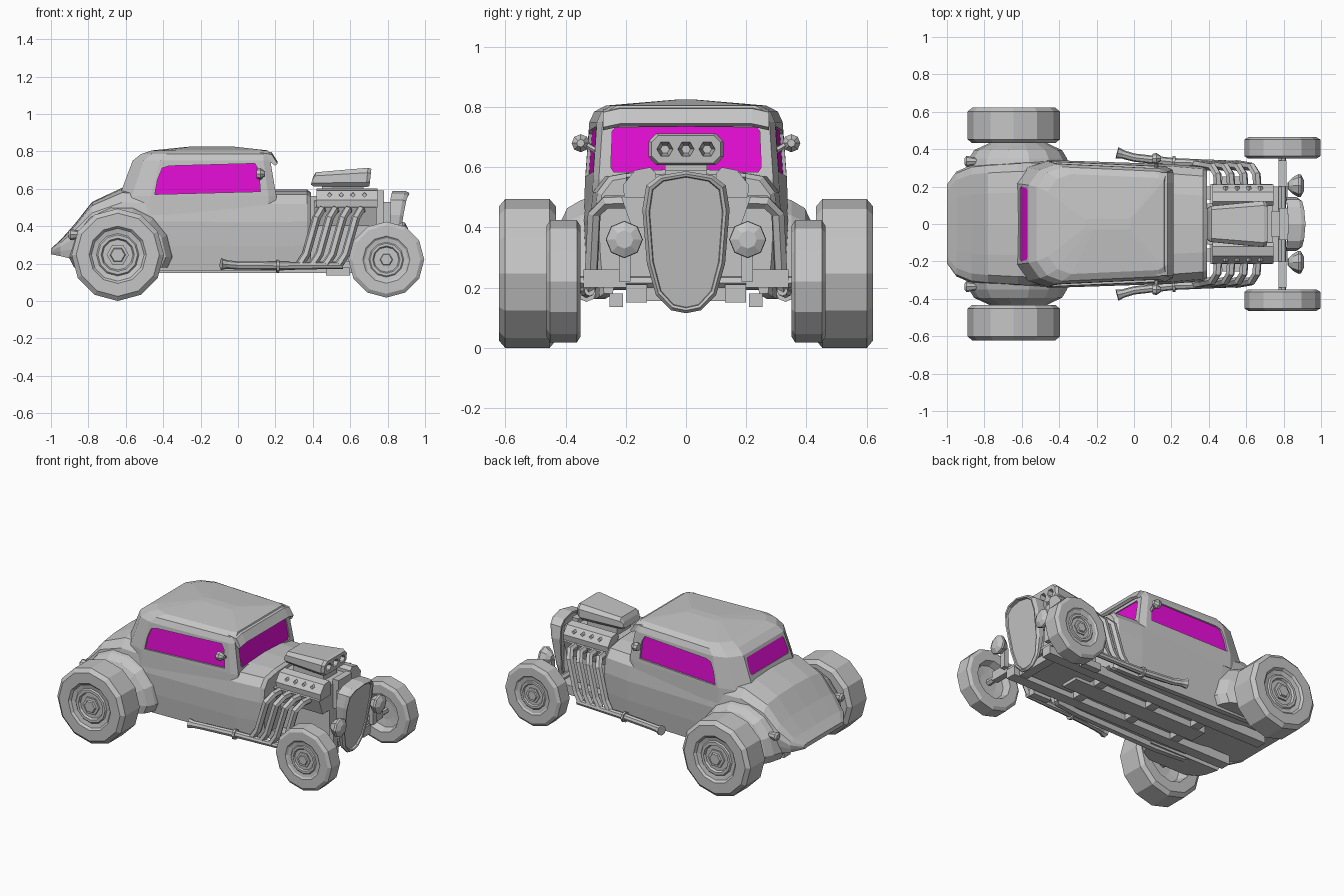
import bpy, bmesh
from math import sin, cos, pi
from mathutils import Vector

cube = bpy.data.objects.get("Cube")
if cube:
    bpy.data.objects.remove(cube, do_unlink=True)


def material(name, rgb):
    m = bpy.data.materials.new(name)
    m.use_nodes = True
    m.diffuse_color = (*rgb, 1)
    m.node_tree.nodes["Principled BSDF"].inputs["Base Color"].default_value = (*rgb, 1)
    return m


GREY = material("primer_grey", (0.56, 0.56, 0.56))
GLASS = material("magenta_glass", (0.77, 0.004, 0.66))


def loft(name, rings, mat=GREY, mirror=False):
    """Skin a list of equal-length point rings and cap both ends."""
    bm = bmesh.new()
    vs = [[bm.verts.new(p) for p in ring] for ring in rings]
    n = len(vs[0])
    for a, b in zip(vs, vs[1:]):
        for i in range(n):
            j = (i + 1) % n
            bm.faces.new((a[i], a[j], b[j], b[i]))
    bm.faces.new(vs[0][::-1])
    bm.faces.new(vs[-1])
    bmesh.ops.recalc_face_normals(bm, faces=bm.faces)
    me = bpy.data.meshes.new(name)
    bm.to_mesh(me)
    bm.free()
    me.materials.append(mat)
    ob = bpy.data.objects.new(name, me)
    bpy.context.collection.objects.link(ob)
    if mirror:
        mod = ob.modifiers.new("mirror", 'MIRROR')
        mod.use_axis = (False, True, False)
        mod.use_mirror_merge = False
    return ob


def cut(target, cutter):
    """Subtract the cutter for good, then discard it."""
    cutter.hide_render = True
    mod = target.modifiers.new("cut", 'BOOLEAN')
    mod.object, mod.operation, mod.solver = cutter, 'DIFFERENCE', 'EXACT'
    bpy.context.view_layer.objects.active = target
    bpy.ops.object.modifier_apply(modifier=mod.name)
    bpy.data.objects.remove(cutter, do_unlink=True)


def box(name, x, y, z, mirror=False):
    rings = [[(a, y[0], z[0]), (a, y[1], z[0]), (a, y[1], z[1]), (a, y[0], z[1])] for a in x]
    return loft(name, rings, mirror=mirror)


def lathe(name, centre, axis, profile, sides, mirror=True):
    """Turn (offset, radius) pairs about the x or y axis."""
    cx, cy, cz = centre
    rings = []
    for d, r in profile:
        ang = [2 * pi * i / sides for i in range(sides)]
        if axis == 'x':
            rings.append([(cx + d, cy + r * cos(a), cz + r * sin(a)) for a in ang])
        else:
            rings.append([(cx + r * cos(a), cy + d, cz + r * sin(a)) for a in ang])
    return loft(name, rings, mirror=mirror)


def tube(name, path, radii, sides=6, mirror=True):
    path = [Vector(p) for p in path]
    rings, old, side = [], None, None
    for i, p in enumerate(path):
        t = (path[min(i + 1, len(path) - 1)] - path[max(i - 1, 0)]).normalized()
        side = t.orthogonal().normalized() if old is None else old.rotation_difference(t) @ side
        up, old = t.cross(side), t
        r = radii[i] if isinstance(radii, list) else radii
        rings.append([p + r * (side * cos(2 * pi * k / sides) + up * sin(2 * pi * k / sides))
                      for k in range(sides)])
    return loft(name, rings, mirror=mirror)


def sym(half):
    return half + [(-y, z) for y, z in reversed(half[1:-1])]


# Lower body with a recessed floor: stations of (x, top, half width, bottom)
section = sym([(0, 1), (0.5, 0.985), (0.84, 0.94), (0.965, 0.82), (1, 0.6), (0.98, 0.3), (0.94, 0),
               (0.84, 0), (0.82, 0.07), (0, 0.07)])
stations = [(-1, 0.28, 0.21, 0.25), (-0.95, 0.325, 0.28, 0.24), (-0.87, 0.415, 0.315, 0.22),
            (-0.78, 0.53, 0.325, 0.2), (-0.62, 0.605, 0.335, 0.17), (-0.4, 0.6, 0.34, 0.162),
            (0.2, 0.595, 0.32, 0.162), (0.37, 0.595, 0.305, 0.17), (0.39, 0.58, 0.29, 0.18)]
loft("body", [[(x, y * w, b + f * (t - b)) for y, f in section] for x, t, w, b in stations])

# Cabin: plan outline stacked at levels of (z, rear x, front x, half width)
plan = sym([(0, 1), (0.88, 1), (0.94, 0.95), (1.02, 0.2), (0.92, 0.08), (0.66, 0), (0, 0)])
levels = [(0.46, -0.63, 0.2, 0.332), (0.56, -0.635, 0.205, 0.329), (0.75, -0.563, 0.173, 0.315),
          (0.785, -0.52, 0.17, 0.299), (0.805, -0.46, 0.16, 0.262), (0.825, -0.26, -0.02, 0.03)]
cabin = loft("cabin", [[(r + u * (f - r), v * w, z) for v, u in plan] for z, r, f, w in levels])


def cabin_at(z):
    k = (z - levels[1][0]) / (levels[2][0] - levels[1][0])
    return [a + k * (b - a) for a, b in zip(levels[1][1:], levels[2][1:])]


def side_point(x, z, out):
    r, f, w = cabin_at(z)
    return (x, w * (1.02 - 0.08 * ((x - r) / (f - r) - 0.2) / 0.75) + out, z)


def front_point(y, z, out):
    return (cabin_at(z)[1] + out, y, z)


def rear_point(y, z, out):
    return (cabin_at(z)[0] - out, y, z)


# Windows set into shallow pockets
def window(name, place, shape, depth, mirror=False):
    cut(cabin, loft("pocket", [[place(a, b, o) for a, b in shape] for o in (-depth, 0.03)], mirror=mirror))
    loft(name, [[place(a, b, o) for a, b in shape] for o in (-depth - 0.003, 0.003 - depth)], GLASS, mirror)


window("side_window", side_point, [(-0.445, 0.57), (-0.43, 0.65), (-0.405, 0.71), (-0.37, 0.722),
                                   (0.09, 0.735), (0.11, 0.7), (0.12, 0.585)], 0.014, True)
window("windscreen", front_point, sym([(0, 0.585), (0.24, 0.585), (0.25, 0.6), (0.245, 0.72),
                                       (0.235, 0.732), (0, 0.735)]), 0.01)
window("rear_window", rear_point, sym([(0, 0.626), (0.19, 0.626), (0.2, 0.645), (0.192, 0.72),
                                       (0.18, 0.73), (0, 0.73)]), 0.006)

# Sun visor and door mirrors
visor = [(0.12, 0.805), (0.18, 0.795), (0.212, 0.745), (0.198, 0.735), (0.16, 0.765)]
loft("sun_visor", [[(x, y, z - dz) for x, z in visor] for y, dz in
                   [(-0.275, 0.012), (-0.22, 0), (0.22, 0), (0.275, 0.012)]])
lathe("mirror", (0.12, 0.35, 0.68), 'x', [(-0.022, 0.025), (0, 0.03), (0.025, 0.013)], 8)
tube("mirror_arm", [(0.12, 0.29, 0.65), (0.12, 0.34, 0.68)], 0.01)

# Rear fenders and tail lamps
loft("rear_fender", [[(-0.62 + r * cos(i * pi / 7), y, max(0.18, 0.235 + r * sin(i * pi / 7)))
                      for i in range(14)] for y, r in [(0.27, 0.285), (0.35, 0.262), (0.395, 0.235),
                                                       (0.42, 0.18), (0.435, 0.15)]], mirror=True)
lathe("tail_lamp", (-0.87, 0.335, 0.355), 'x', [(-0.035, 0.018), (-0.025, 0.03), (0.05, 0.012)], 8)


# Wheels with stepped rims and hexagonal hubs
def wheel(name, centre, r, h):
    steps = [(-0.1, 0.3), (-0.2, 0.54), (-1, 0.62), (-1, 0.9), (-0.78, 1), (0.78, 1), (1, 0.9), (1, 0.62),
             (0.86, 0.57), (0.8, 0.46), (0.88, 0.43), (0.88, 0.36), (0.74, 0.33)]
    lathe(name, centre, 'y', [(d * h, q * r) for d, q in steps], 12)
    lathe(name + "_hub", centre, 'y', [(0, 0.24 * r), (0.86 * h, 0.24 * r), (0.88 * h, 0.17 * r), (h, 0.15 * r)], 6)


wheel("rear_wheel", (-0.643, 0.527, 0.247), 0.247, 0.095)
wheel("front_wheel", (0.793, 0.407, 0.221), 0.203, 0.057)
tube("rear_axle", [(-0.643, -0.5, 0.247), (-0.643, 0.5, 0.247)], 0.03, 8, False)
tube("front_axle", [(0.793, -0.4, 0.22), (0.793, 0.4, 0.22)], 0.02, 6, False)

# Chassis
box("chassis_rail", (-0.85, 0.82), (0.13, 0.2), (0.15, 0.21), True)
for x in (-0.45, -0.1, 0.3, 0.72):
    box("cross_member", (x, x + 0.06), (-0.19, 0.19), (0.155, 0.21))
box("floor_tunnel", (-0.5, 0.5), (-0.06, 0.06), (0.15, 0.21))
box("spring_mount", (0.47, 0.6), (0.21, 0.255), (0.135, 0.18), True)
box("steering_arm", (0.772, 0.815), (0.2, 0.34), (0.2, 0.26), True)

# Engine
box("engine_block", (0.39, 0.74), (-0.11, 0.11), (0.17, 0.56))
head = [(0.07, 0.4), (0.18, 0.4), (0.215, 0.5), (0.1, 0.54)]
loft("cylinder_head", [[(x, y, z) for y, z in head] for x in (0.41, 0.74)], mirror=True)
cover = [(0.1, 0.5), (0.205, 0.5), (0.21, 0.54), (0.17, 0.59), (0.12, 0.6), (0.1, 0.58)]
loft("valve_cover", [[(x, y, z) for y, z in cover] for x in (0.42, 0.745)], mirror=True)
for i in range(4):
    x = 0.49 + i * 0.062
    lathe("cover_bolt", (x, 0.18, 0.567), 'y', [(0, 0.014), (0.02, 0.012)], 4)
    x = 0.45 + i * 0.07
    tube("exhaust_runner", [(x, 0.19, 0.485), (x - 0.005, 0.265, 0.485), (x - 0.03, 0.305, 0.445),
                            (x - 0.085, 0.315, 0.25), (x - 0.12, 0.32, 0.195)], 0.023)
tube("exhaust_collector", [(0.56, 0.32, 0.19), (0.22, 0.33, 0.188), (0, 0.355, 0.19),
                           (-0.06, 0.372, 0.195), (-0.09, 0.38, 0.197)], [0.018, 0.022, 0.022, 0.023, 0.032], 8)
tube("exhaust_flange", [(0.205, 0.331, 0.186), (0.22, 0.33, 0.186)], 0.033, 8)
box("water_pump", (0.735, 0.78), (-0.07, 0.07), (0.4, 0.59))
box("intake", (0.45, 0.67), (-0.07, 0.07), (0.55, 0.63))

# Air scoop with three hexagonal mouths
mouth = sym([(0, 0), (0.8, 0), (1, 0.25), (1, 0.75), (0.8, 1), (0, 1)])
scoop = loft("air_scoop", [[(x + 0.01 * f, y * w, b + f * (t - b)) for y, f in mouth] for x, w, b, t in
                           [(0.39, 0.085, 0.622, 0.66), (0.405, 0.096, 0.612, 0.688),
                            (0.685, 0.124, 0.608, 0.712), (0.703, 0.114, 0.614, 0.706)]])
for y in (-0.07, 0, 0.07):
    cut(scoop, lathe("hole", (0.62, y, 0.66), 'x', [(0, 0.015), (0.14, 0.034)], 6, False))

# Grille shell, sheared forward toward the top, with recessed front and back
shell = sym([(0, 0.587), (0.09, 0.572), (0.132, 0.54), (0.145, 0.46), (0.13, 0.28), (0.1, 0.175), (0.05, 0.125), (0, 0.115)])
rings = []
for x, s, lean, bow in [(0.845, 0.8, 0.1, 0), (0.825, 0.9, 0, 0.6), (0.825, 1, 0, 0.6), (0.877, 1, 0.14, 0.6),
                        (0.895, 0.92, 0.16, 0.6), (0.892, 0.85, 0.16, 0.6), (0.872, 0.83, 0.14, 0)]:
    rings.append([(x + lean * (z - 0.45) - bow * y * y, y * s, 0.35 + (z - 0.35) * (0.5 + s / 2)) for y, z in shell])
loft("grille_shell", rings)
box("radiator", (0.775, 0.825), (-0.085, 0.085), (0.2, 0.53))

# Headlamps on posts
lathe("headlamp", (0.87, 0.205, 0.36), 'x', [(-0.045, 0.02), (-0.02, 0.045), (0.01, 0.062), (0.022, 0.06), (0.038, 0.03)], 8)
box("headlamp_post", (0.82, 0.85), (0.185, 0.222), (0.22, 0.35), True)
